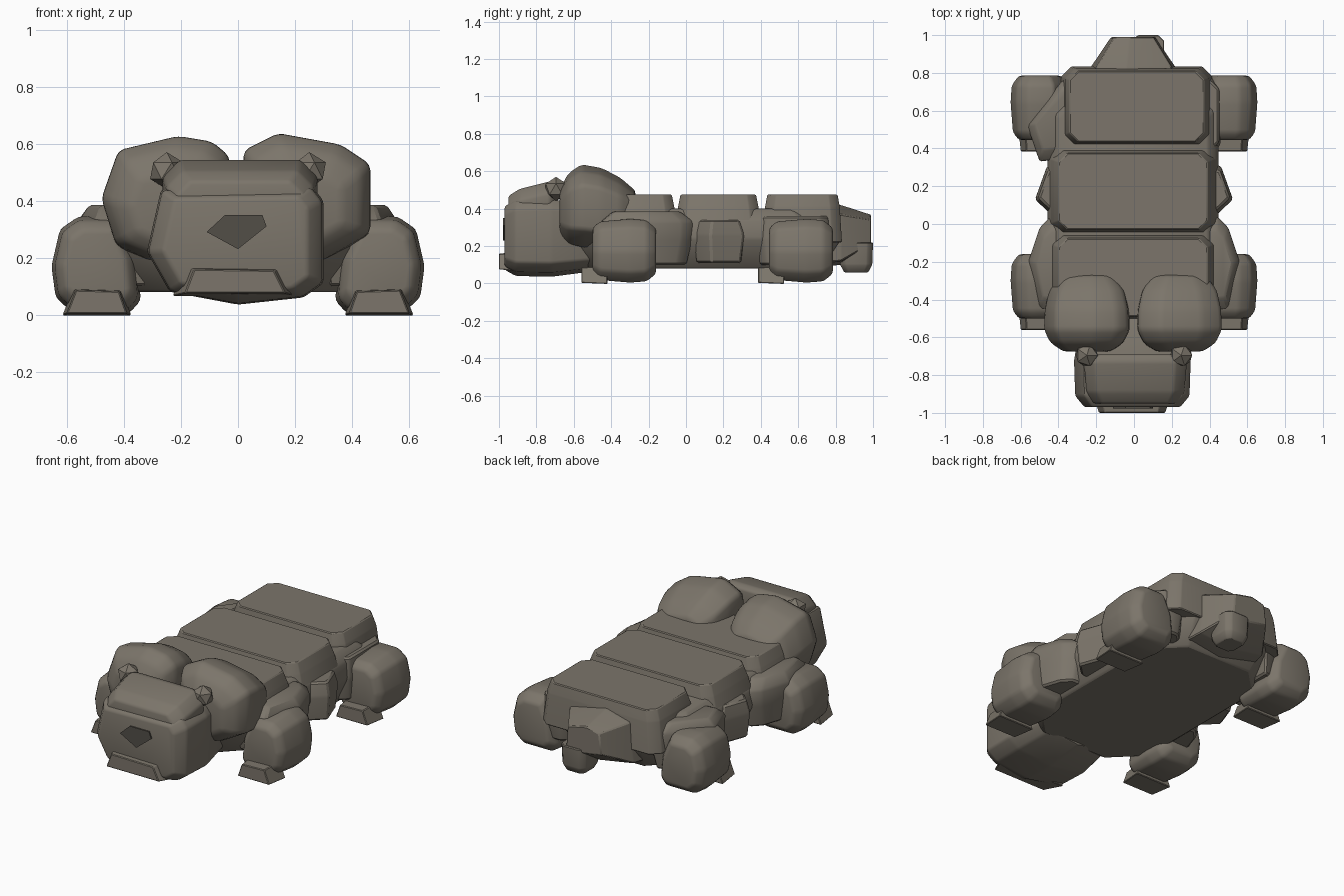
import bpy, bmesh, math
from mathutils import Vector

cube = bpy.data.objects.get("Cube")
if cube:
    bpy.data.objects.remove(cube, do_unlink=True)


def material(name, rgb):
    mat = bpy.data.materials.new(name)
    mat.use_nodes = True
    mat.diffuse_color = (*rgb, 1)
    bsdf = mat.node_tree.nodes["Principled BSDF"]
    bsdf.inputs["Base Color"].default_value = (*rgb, 1)
    bsdf.inputs["Roughness"].default_value = 0.9
    return mat


ROCK = material("warm grey rock", (0.20, 0.178, 0.145))
DARK = material("dark rock", (0.085, 0.077, 0.064))


def finish(name, bm, mat, angle):
    mesh = bpy.data.meshes.new(name)
    bmesh.ops.recalc_face_normals(bm, faces=bm.faces)
    bm.to_mesh(mesh)
    bm.free()
    mesh.materials.append(mat)
    obj = bpy.data.objects.new(name, mesh)
    bpy.context.collection.objects.link(obj)
    bpy.ops.object.select_all(action='DESELECT')
    obj.select_set(True)
    bpy.context.view_layer.objects.active = obj
    if angle:
        bpy.ops.object.shade_smooth_by_angle(angle=math.radians(angle))


def loft(name, outline, layers, axis='Z', side=1, shift=0, bevel=0.01,
         segments=1, mat=ROCK, angle=25):
    """Stack copies of an outline; a layer is depth, scale and optional slide."""
    bm = bmesh.new()
    pts = [Vector(p) for p in outline]
    lo = Vector((min(p.x for p in pts), min(p.y for p in pts)))
    hi = Vector((max(p.x for p in pts), max(p.y for p in pts)))
    mid = (lo + hi) / 2
    rings = []
    for depth, scale, *slide in layers:
        ring = []
        for p in pts:
            q = mid + (p - mid) * scale + Vector((0, sum(slide)))
            co = (q.x, q.y, depth) if axis == 'Z' else (q.x, depth, q.y)
            ring.append(bm.verts.new((co[0] * side, co[1] + shift, co[2])))
        rings.append(ring)
    n = len(pts)
    for a, b in zip(rings, rings[1:]):
        for i in range(n):
            j = (i + 1) % n
            bm.faces.new((a[i], a[j], b[j], b[i]))
    bm.faces.new(rings[0])
    bm.faces.new(rings[-1])
    bmesh.ops.recalc_face_normals(bm, faces=bm.faces)
    if bevel:
        bmesh.ops.bevel(bm, geom=list(bm.edges), offset=bevel, segments=segments,
                        profile=0.5, affect='EDGES', clamp_overlap=True)
    finish(name, bm, mat, angle)


def chamfered(x0, x1, y0, y1, c):
    return [(x0 + c, y0), (x1 - c, y0), (x1, y0 + c), (x1, y1 - c),
            (x1 - c, y1), (x0 + c, y1), (x0, y1 - c), (x0, y0 + c)]


# Body core with a flat belly
loft("body", chamfered(-0.46, 0.45, -0.62, 0.83, 0.2),
     [(0.08, 0.86), (0.24, 1), (0.34, 0.97), (0.4, 0.87)])

# Three flat back slabs with sloping skirts
for name, x0, x1, y0, y1, base in (
        ("rear_back_slab", -0.36, 0.39, 0.425, 0.82, 0.22),
        ("middle_back_slab", -0.42, 0.41, -0.04, 0.385, 0.32),
        ("front_back_slab", -0.42, 0.41, -0.5, -0.065, 0.32)):
    loft(name, chamfered(x0, x1, y0, y1, 0.05),
         [(base, 1.07), (0.41, 1.01), (0.475, 0.95)], bevel=0.005)

# Legs and toes
LEG = [(0.38, 0.005), (0.58, 0.005), (0.64, 0.06), (0.655, 0.17),
       (0.625, 0.3), (0.56, 0.345), (0.42, 0.345), (0.355, 0.2), (0.34, 0.05)]
for side, word in ((1, "left"), (-1, "right")):
    for end, shift in (("front", 0), ("rear", 0.945)):
        loft(f"{word}_{end}_leg", LEG,
             [(-0.5, 0.72), (-0.46, 0.92), (-0.3, 1), (-0.21, 0.96), (-0.16, 0.72)],
             'Y', side, shift, bevel=0.015, segments=2, angle=40)
        loft(f"{word}_{end}_toe", [(0.38, 0), (0.61, 0), (0.575, 0.09), (0.41, 0.085)],
             [(-0.56, 0.92), (-0.42, 1.05)], 'Y', side, shift, bevel=0.004)
    # Flanks that carry the legs
    loft(f"{word}_front_flank",
         [(0.3, -0.48), (0.5, -0.45), (0.56, -0.2), (0.5, -0.02), (0.44, 0.04), (0.3, 0.04)],
         [(0.1, 0.85), (0.24, 0.98), (0.33, 1), (0.385, 0.72)], 'Z', side)
    loft(f"{word}_middle_flank",
         [(0.33, 0.03), (0.43, 0.04), (0.525, 0.13), (0.46, 0.31), (0.33, 0.32)],
         [(0.11, 0.85), (0.26, 1), (0.34, 0.8)], 'Z', side)

# Rear hips, the right one larger
loft("left_rear_flank", chamfered(0.26, 0.46, 0.37, 0.78, 0.05),
     [(0.1, 0.88), (0.24, 1), (0.36, 0.9)])
loft("right_rear_flank",
     [(-0.3, 0.37), (-0.42, 0.34), (-0.5, 0.33), (-0.565, 0.52), (-0.38, 0.76), (-0.3, 0.78)],
     [(0.1, 0.85), (0.24, 0.98), (0.33, 1), (0.38, 0.72)])

# Large shoulder boulders, highest near the front and falling to the back
DEPTHS = [(-0.675, 0.55, -0.03), (-0.63, 0.85, -0.015), (-0.56, 1),
          (-0.45, 0.98, -0.015), (-0.35, 0.88, -0.045), (-0.27, 0.62, -0.055)]
loft("left_shoulder_boulder",
     [(0.02, 0.58), (0.14, 0.64), (0.36, 0.6), (0.465, 0.53), (0.465, 0.29),
      (0.29, 0.19), (0.08, 0.28), (0.015, 0.45)],
     DEPTHS, 'Y', bevel=0.02, segments=2, angle=38)
loft("right_shoulder_boulder",
     [(-0.03, 0.56), (-0.09, 0.61), (-0.21, 0.63), (-0.42, 0.58), (-0.48, 0.41),
      (-0.43, 0.25), (-0.3, 0.19), (-0.08, 0.28), (-0.02, 0.45)],
     DEPTHS, 'Y', bevel=0.02, segments=2, angle=38)

# Head, sloping brow, chin and nose
loft("head",
     [(-0.27, 0.44), (-0.32, 0.22), (-0.24, 0.08), (0, 0.035), (0.23, 0.06),
      (0.3, 0.11), (0.3, 0.4), (0.26, 0.45)],
     [(-0.97, 0.82), (-0.91, 0.98), (-0.72, 1), (-0.48, 0.85)],
     'Y', bevel=0.012, segments=2, angle=35)
loft("brow", chamfered(-0.265, 0.28, 0.35, 0.545, 0.06),
     [(-0.95, 0.82, -0.06), (-0.89, 0.95, -0.035), (-0.73, 1), (-0.69, 0.86)],
     'Y', bevel=0.012, segments=2, angle=40)
loft("chin", [(-0.23, 0.065), (0.21, 0.065), (0.16, 0.165), (-0.19, 0.17)],
     [(-1, 0.8), (-0.88, 1)], 'Y', bevel=0.004)
loft("nose", [(-0.11, 0.29), (-0.045, 0.35), (0.085, 0.35), (0.1, 0.31), (0, 0.23)],
     [(-0.978, 1), (-0.969, 1)], 'Y', bevel=0, mat=DARK, angle=0)

# Small faceted knobs beside the brow
for side, word in ((1, "left"), (-1, "right")):
    bm = bmesh.new()
    bmesh.ops.create_icosphere(bm, subdivisions=1, radius=0.065)
    bmesh.ops.translate(bm, verts=bm.verts, vec=(0.25 * side, -0.695, 0.505))
    finish(f"{word}_brow_knob", bm, ROCK, 0)

# Stubby tail and its lower nub
loft("tail", [(-0.23, 0.14), (-0.2, 0.38), (-0.04, 0.42), (0.2, 0.37), (0.22, 0.12), (0, 0.1)],
     [(0.72, 1.08), (0.83, 1), (0.99, 0.52, 0.025)], 'Y', bevel=0.006)
loft("tail_nub", chamfered(-0.01, 0.16, 0.82, 1, 0.03),
     [(0.06, 0.72), (0.1, 0.95), (0.22, 1)], bevel=0.005)
